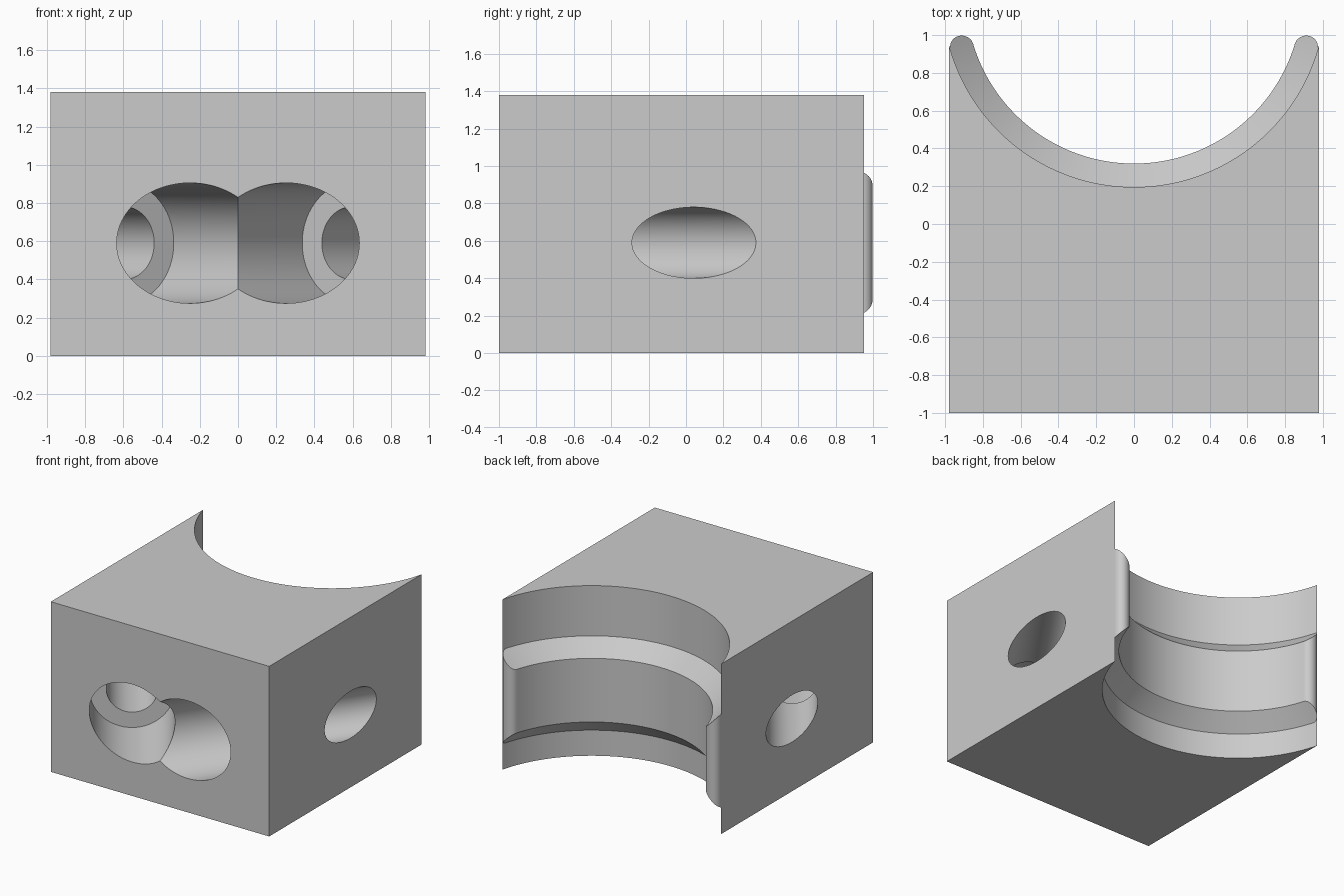
import bpy, bmesh
from math import sin, cos, pi, radians, sqrt
from mathutils import Vector

if "Cube" in bpy.data.objects:
    bpy.data.objects.remove(bpy.data.objects["Cube"], do_unlink=True)

HALF_W, HEIGHT = 0.98, 1.38
ARCH_R, ARCH_Y = 1.0136, 1.209      # saddle radius and axis position
MID_Z = 0.59                        # height of the bores and the rib
TILT = radians(35)                  # bore angle away from the depth axis

grey = bpy.data.materials.new("plain grey")
grey.use_nodes = True
grey.diffuse_color = (0.6, 0.6, 0.6, 1)
grey.node_tree.nodes["Principled BSDF"].inputs["Base Color"].default_value = (0.6, 0.6, 0.6, 1)


def select(ob):
    bpy.ops.object.select_all(action='DESELECT')
    ob.select_set(True)
    bpy.context.view_layer.objects.active = ob


def cylinder(name, start, end, radius, sides):
    """Cylinder between two points."""
    start, end = Vector(start), Vector(end)
    axis = end - start
    bpy.ops.mesh.primitive_cylinder_add(
        vertices=sides, radius=radius, depth=axis.length, location=(start + end) / 2,
        rotation=axis.to_track_quat('Z', 'Y').to_euler())
    ob = bpy.context.object
    ob.name = name
    ob.hide_render = True
    return ob


def cut(target, cutter):
    select(target)
    mod = target.modifiers.new("cut", 'BOOLEAN')
    mod.operation, mod.solver, mod.object = 'DIFFERENCE', 'EXACT', cutter
    bpy.ops.object.modifier_apply(modifier=mod.name)
    bpy.data.objects.remove(cutter, do_unlink=True)


# Block
bpy.ops.mesh.primitive_cube_add(size=1, location=(0, 0, HEIGHT / 2))
block = bpy.context.object
block.name = "saddle_block"
block.scale = (2 * HALF_W, 2, HEIGHT)
bpy.ops.object.transform_apply(location=True, rotation=True, scale=True)
block.data.materials.append(grey)

# Curved saddle at the back
cut(block, cylinder("saddle_cutter", (0, ARCH_Y, -0.2), (0, ARCH_Y, HEIGHT + 0.2), ARCH_R, 192))

# Angled screw bores, each with a wide flat-bottomed counterbore
for side in (-1, 1):
    def along(t):
        return (side * (0.25 + t * sin(TILT)), -1 + t * cos(TILT), MID_Z)
    cut(block, cylinder("counterbore_cutter", along(-0.5), along(0.6), 0.315, 96))
    cut(block, cylinder("bore_cutter", along(0.5), along(1.8), 0.19, 96))

# Rib inside the saddle: chamfered above and below, with rounded ends
INNER_R, EMBED = 0.889, 0.004
mid_r, half_t = (INNER_R + ARCH_R) / 2, (ARCH_R - INNER_R) / 2
END_ANGLE = radians(73.3)
ROWS, STEPS = 16, 96
bm = bmesh.new()
grids = {}
for level in (1, -1):
    rows = []
    for i in range(ROWS + 1):
        offset = -half_t * cos(pi * i / ROWS)
        radius = mid_r + offset + (EMBED if i == ROWS else 0)
        reach = END_ANGLE + sqrt(max(0, half_t ** 2 - offset ** 2)) / mid_r
        z = MID_Z + level * (0.258 + radius - INNER_R)
        angles = [reach * (2 * j / STEPS - 1) for j in range(STEPS + 1)]
        rows.append([bm.verts.new((radius * sin(a), ARCH_Y - radius * cos(a), z)) for a in angles])
    for low, high in zip(rows, rows[1:]):
        for j in range(STEPS):
            bm.faces.new((low[j], low[j + 1], high[j + 1], high[j]))
    grids[level] = (rows[0] + [r[-1] for r in rows[1:]]
                    + rows[-1][-2::-1] + [r[0] for r in rows[-2:0:-1]])
top, bottom = grids[1], grids[-1]
for k in range(len(top)):
    n = (k + 1) % len(top)
    bm.faces.new((top[k], top[n], bottom[n], bottom[k]))
bmesh.ops.recalc_face_normals(bm, faces=bm.faces)
mesh = bpy.data.meshes.new("saddle_rib")
bm.to_mesh(mesh)
bm.free()
mesh.materials.append(grey)
rib = bpy.data.objects.new("saddle_rib", mesh)
bpy.context.collection.objects.link(rib)

for ob in (block, rib):
    select(ob)
    bpy.ops.object.shade_smooth_by_angle(angle=radians(30))
